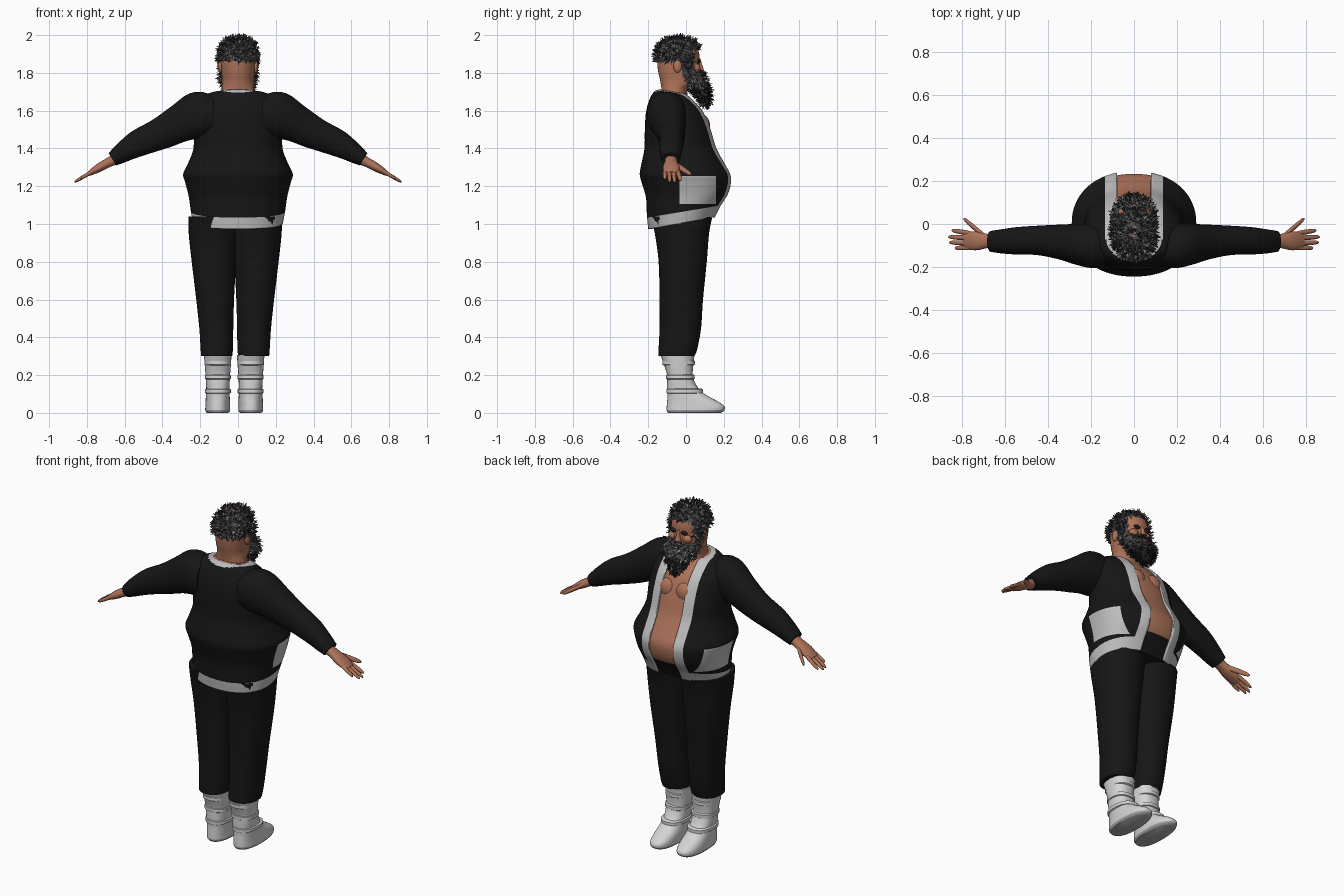
import bpy, bmesh, math, random
from mathutils import Vector

random.seed(4)
cube = bpy.data.objects.get("Cube")
if cube:
    bpy.data.objects.remove(cube)


def material(name, r, g, b):
    m = bpy.data.materials.new(name)
    m.use_nodes = True
    m.diffuse_color = (r, g, b, 1)
    m.node_tree.nodes["Principled BSDF"].inputs["Base Color"].default_value = (r, g, b, 1)
    return m


CLOTH = material("black cloth", .008, .008, .008)
TRIM = material("pale grey trim", .52, .52, .52)
SKIN = material("skin", .42, .17, .1)
BOOT = material("off white boot", .66, .66, .66)
SOLE = material("grey sole", .4, .4, .4)
DARK = material("black hair", .012, .012, .012)
GREY = material("grey hair", .075, .075, .075)
SILVER = material("silver hair", .27, .27, .27)


def finish(name, bm, mats, rule=None, recalc=True):
    if recalc:
        bmesh.ops.recalc_face_normals(bm, faces=bm.faces[:])
    for f in bm.faces:
        f.smooth = True
        if rule:
            f.material_index = rule(f.calc_center_median())
    me = bpy.data.meshes.new(name)
    bm.to_mesh(me)
    bm.free()
    for m in mats:
        me.materials.append(m)
    ob = bpy.data.objects.new(name, me)
    bpy.context.collection.objects.link(ob)
    bpy.ops.object.select_all(action='DESELECT')
    ob.select_set(True)
    bpy.context.view_layer.objects.active = ob
    bpy.ops.object.shade_smooth_by_angle(angle=math.radians(50))
    return ob


def spline(rows, sub):
    """Smoothly interpolated cross-sections."""
    out = []
    for i in range(len(rows) - 1):
        p = [rows[max(0, min(len(rows) - 1, i + k))] for k in (-1, 0, 1, 2)]
        for s in range(sub):
            t = s / sub
            out.append([b + .5 * t * (c - a + t * (2*a - 5*b + 4*c - d + t * (3*(b - c) + d - a)))
                        for a, b, c, d in zip(*p)])
    return out + [rows[-1]]


def loft(rows, axis='z', seg=40, sub=5, power=2.2, side=1, shift=0, inset=0, caps=True):
    """Rings with rows (position, a0, a1, b0, b1, tilt); a, b are x, y or y, z."""
    bm = bmesh.new()
    rings = []
    for t, a0, a1, b0, b1, tilt in spline(rows, sub):
        ring = []
        for k in range(seg):
            ang = 2 * math.pi * k / seg
            c, s = math.cos(ang), math.sin(ang)
            u = math.copysign(abs(c) ** (2 / power), c)
            v = math.copysign(abs(s) ** (2 / power), s)
            a = (a0 + a1) / 2 + u * ((a1 - a0) / 2 - inset)
            b = (b0 + b1) / 2 + v * ((b1 - b0) / 2 - inset)
            p = (a, b, t + tilt * v) if axis == 'z' else (t + tilt * v, a, b)
            ring.append(bm.verts.new((shift + side * p[0], p[1], p[2])))
        rings.append(ring)
    for r, q in zip(rings, rings[1:]):
        for k in range(seg):
            n = (k + 1) % seg
            bm.faces.new((r[k], r[n], q[n], q[k]))
    if caps:
        bm.faces.new(rings[0])
        bm.faces.new(rings[-1])
    return bm


def cut(bm, co, no):
    bmesh.ops.bisect_plane(bm, geom=bm.verts[:] + bm.edges[:] + bm.faces[:], dist=1e-5,
                           plane_co=co, plane_no=no)


def ellipsoid(name, loc, size, mat):
    bm = bmesh.new()
    bmesh.ops.create_uvsphere(bm, u_segments=20, v_segments=12, radius=1)
    bmesh.ops.scale(bm, vec=size, verts=bm.verts)
    bmesh.ops.translate(bm, vec=loc, verts=bm.verts)
    return finish(name, bm, [mat])


def sym(rows):
    """Rows (z, half width, back, front, tilt) made symmetric in x."""
    return [(z, -w, w, b, f, t) for z, w, b, f, t in rows]


# Torso: jacket shell and the body inside it
TORSO = sym([(1.005, .238, -.2, .16, .032), (1.07, .25, -.207, .19, .025), (1.15, .262, -.212, .23, .01),
             (1.22, .28, -.235, .245, 0), (1.265, .29, -.245, .24, 0), (1.32, .265, -.236, .212, 0),
             (1.4, .236, -.22, .17, 0), (1.5, .235, -.218, .138, 0), (1.59, .225, -.212, .1, 0),
             (1.65, .2, -.195, .055, -.005), (1.69, .155, -.17, .02, -.01), (1.7, .1, -.145, .012, -.012)])


def in_pocket(p):
    return -.035 < p.y < .16 and 1.105 < p.z < 1.255


def jacket_rule(p):
    if p.z - .167 * p.y < 1.068 or in_pocket(p):
        return 1
    if p.y > -.05 and abs(p.x) < .135:
        return 1
    return int(p.z > 1.6 and (p.x / .135) ** 2 + ((p.y + .05) / .125) ** 2 < 1)


bm = loft(TORSO, seg=96, sub=7, caps=False)
for x in (.08, .135):
    cut(bm, (x, 0, 0), (1, 0, 0))
    cut(bm, (-x, 0, 0), (1, 0, 0))
for y in (-.035, .16):
    cut(bm, (0, y, 0), (0, 1, 0))
for z in (1.105, 1.255):
    cut(bm, (0, 0, z), (0, 0, 1))
cut(bm, (0, 0, 1.068), (0, -.167, 1))
bmesh.ops.recalc_face_normals(bm, faces=bm.faces[:])
opening = [f for f in bm.faces if abs(f.calc_center_median().x) < .08 and f.calc_center_median().y > -.02]
bmesh.ops.delete(bm, geom=opening, context='FACES')
jacket = finish("jacket", bm, [CLOTH, TRIM], jacket_rule, recalc=False)
shell = jacket.modifiers.new("thickness", 'SOLIDIFY')
shell.thickness, shell.offset = .01, -1

bm = loft(TORSO, seg=64, inset=.012)
cut(bm, (0, 0, 1.14), (0, 0, 1))
finish("belly_and_waistband", bm, [CLOTH, SKIN], lambda p: int(p.z > 1.14))

# Limbs, one set per side
LEG = [(.3, .016, .18, -.145, .045, 0), (.34, .012, .183, -.145, .06, 0), (.45, .01, .19, -.14, .08, 0),
       (.6, .006, .206, -.14, .09, 0), (.8, -.005, .23, -.145, .11, 0), (.95, -.02, .246, -.165, .122, 0),
       (1.04, -.02, .246, -.185, .14, 0)]
SHOE = [(0, .03, .145, -.095, .185, 0), (.012, .022, .153, -.102, .202, 0), (.035, .022, .153, -.102, .203, 0),
        (.06, .022, .152, -.1, .17, 0), (.09, .024, .15, -.098, .115, 0), (.12, .025, .148, -.1, .075, 0),
        (.16, .024, .15, -.1, .048, 0), (.2, .022, .152, -.1, .036, 0), (.25, .018, .156, -.115, .038, 0),
        (.306, .014, .16, -.135, .045, 0)]
STRAPS = [(.115, -.104, .09), (.19, -.105, .046), (.265, -.125, .047)]
SLEEVE = [(.13, -.2, -.01, 1.47, 1.68, 0), (.2, -.205, 0, 1.455, 1.7, 0), (.27, -.19, 0, 1.44, 1.685, 0),
          (.35, -.165, -.003, 1.41, 1.625, 0), (.45, -.145, -.008, 1.38, 1.55, .005),
          (.55, -.142, -.015, 1.35, 1.49, .012), (.62, -.137, -.025, 1.325, 1.425, .018),
          (.665, -.13, -.032, 1.31, 1.375, .02)]
PALM = [(.63, -.112, -.048, 1.32, 1.385, .01), (.68, -.112, -.047, 1.305, 1.352, .01),
        (.73, -.122, -.035, 1.28, 1.322, .01), (.765, -.12, -.036, 1.265, 1.297, .008),
        (.79, -.112, -.042, 1.255, 1.277, .005)]
FINGERS = [("index", -.043, -.03, .85), ("middle", -.066, -.06, .866),
           ("ring", -.089, -.086, .862), ("little", -.11, -.112, .835)]


def finger(name, start, end, r, side):
    rows = []
    for t, w in ((0, .8), (.15, 1), (.6, .95), (.9, .7), (1, .2)):
        x, y, z = Vector(start).lerp(Vector(end), t)
        rows.append((x, y - r * w, y + r * w, z - r * w, z + r * w, 0))
    finish(name, loft(rows, 'x', seg=12, sub=3, power=2, side=side), [SKIN])


for tag, s in (("left", 1), ("right", -1)):
    finish(tag + "_trouser_leg", loft(LEG, side=s, shift=-.015), [CLOTH])
    bm = loft(SHOE, side=s, shift=-.02, power=2.4)
    cut(bm, (0, 0, .016), (0, 0, 1))
    finish(tag + "_boot", bm, [BOOT, SOLE], lambda p: int(p.z < .016))
    for i, (z, back, front) in enumerate(STRAPS):
        rows = [(z + d, .018 + e, .156 - e, back + e, front - e, 0)
                for d, e in ((-.013, .006), (-.009, 0), (.009, 0), (.013, .006))]
        finish(f"{tag}_boot_strap_{i + 1}", loft(rows, side=s, shift=-.02, sub=1, power=2.4), [BOOT])
    finish(tag + "_sleeve", loft(SLEEVE, 'x', side=s), [CLOTH])
    finish(tag + "_palm", loft(PALM, 'x', side=s, seg=24), [SKIN])
    for name, y0, y1, tip in FINGERS:
        finger(f"{tag}_{name}_finger", (.765, y0, 1.281), (tip, y1, 1.281 - (tip - .765) * .58), .0115, s)
    finger(tag + "_thumb", (.7, -.055, 1.315), (.795, .025, 1.262), .014, s)
    ellipsoid(tag + "_chest", (s * .055, .085, 1.52), (.055, .042, .06), SKIN)
    ellipsoid(tag + "_ear", (s * .094, -.045, 1.835), (.012, .022, .034), SKIN)
    ellipsoid(tag + "_eye", (s * .036, .068, 1.862), (.02, .01, .012), DARK)
    ellipsoid(tag + "_cheek", (s * .045, .054, 1.825), (.03, .022, .024), SKIN)

# Head and face
HEAD = sym([(1.6, .11, -.14, .05, 0), (1.7, .088, -.13, .005, 0), (1.755, .084, -.136, .06, 0),
            (1.8, .088, -.146, .074, 0), (1.85, .09, -.152, .072, 0), (1.9, .09, -.15, .07, 0),
            (1.94, .08, -.135, .056, 0), (1.968, .058, -.105, .03, 0), (1.983, .015, -.06, -.01, 0)])
finish("head_and_neck", loft(HEAD, seg=48), [SKIN])
nose = [(1.805, -.012, .012, .05, .082, 0), (1.815, -.019, .019, .05, .093, 0),
        (1.835, -.013, .013, .05, .088, 0), (1.875, -.009, .009, .05, .076, 0)]
finish("nose", loft(nose, seg=16), [SKIN])
ellipsoid("lower_lip", (0, .097, 1.772), (.022, .014, .007), SKIN)


# Hair cap, beard and their tufts
def tufts(name, source, count, length, droop, tone):
    bm = bmesh.new()
    faces = list(source.data.polygons)
    weights = [f.area for f in faces]
    for f in random.choices(faces, weights, k=count):
        rnd = Vector([random.uniform(-1, 1) for _ in range(3)])
        p = f.center + rnd * .006
        d = (f.normal * .55 + rnd * .6 + Vector((0, 0, -droop))).normalized()
        w = d.cross(f.normal + rnd * .3).normalized() * length * random.uniform(.2, .4)
        tip = p + d * length * random.uniform(.6, 1.2)
        face = bm.faces.new([bm.verts.new(q) for q in (p - w, p + w, tip + w * .3, tip - w * .2)])
        face.material_index = tone(p)
    finish(name, bm, [DARK, GREY, SILVER], recalc=False)


def hair_tone(p):
    return random.choice((0, 1, 1, 1, 2))


def beard_tone(p):
    return random.choice((0, 0, 0, 1) if p.z < 1.72 else (0, 1, 1, 2))


def bald(p):
    if p.y > .035:
        return p.z < 1.925
    return p.z < (1.80 if -.025 < p.y else 1.865)


bm = loft(HEAD, seg=64, sub=8, inset=-.007)
bmesh.ops.delete(bm, geom=[f for f in bm.faces if bald(f.calc_center_median())], context='FACES')
hair = finish("hair_cap", bm, [GREY])
tufts("hair_tufts", hair, 1500, .021, .1, hair_tone)

BEARD = sym([(1.632, .012, .1, .125, 0), (1.66, .034, .072, .13, 0), (1.7, .062, .035, .126, 0),
             (1.74, .085, 0, .115, 0), (1.775, .095, -.02, .098, 0), (1.797, .094, -.025, .083, 0)])
beard = finish("beard", loft(BEARD, seg=40), [DARK, GREY], lambda p: int(p.z > 1.72))
tufts("beard_tufts", beard, 1300, .022, .5, beard_tone)
moustache = ellipsoid("moustache", (0, .082, 1.792), (.045, .016, .01), GREY)
tufts("moustache_tufts", moustache, 160, .016, .5, hair_tone)
